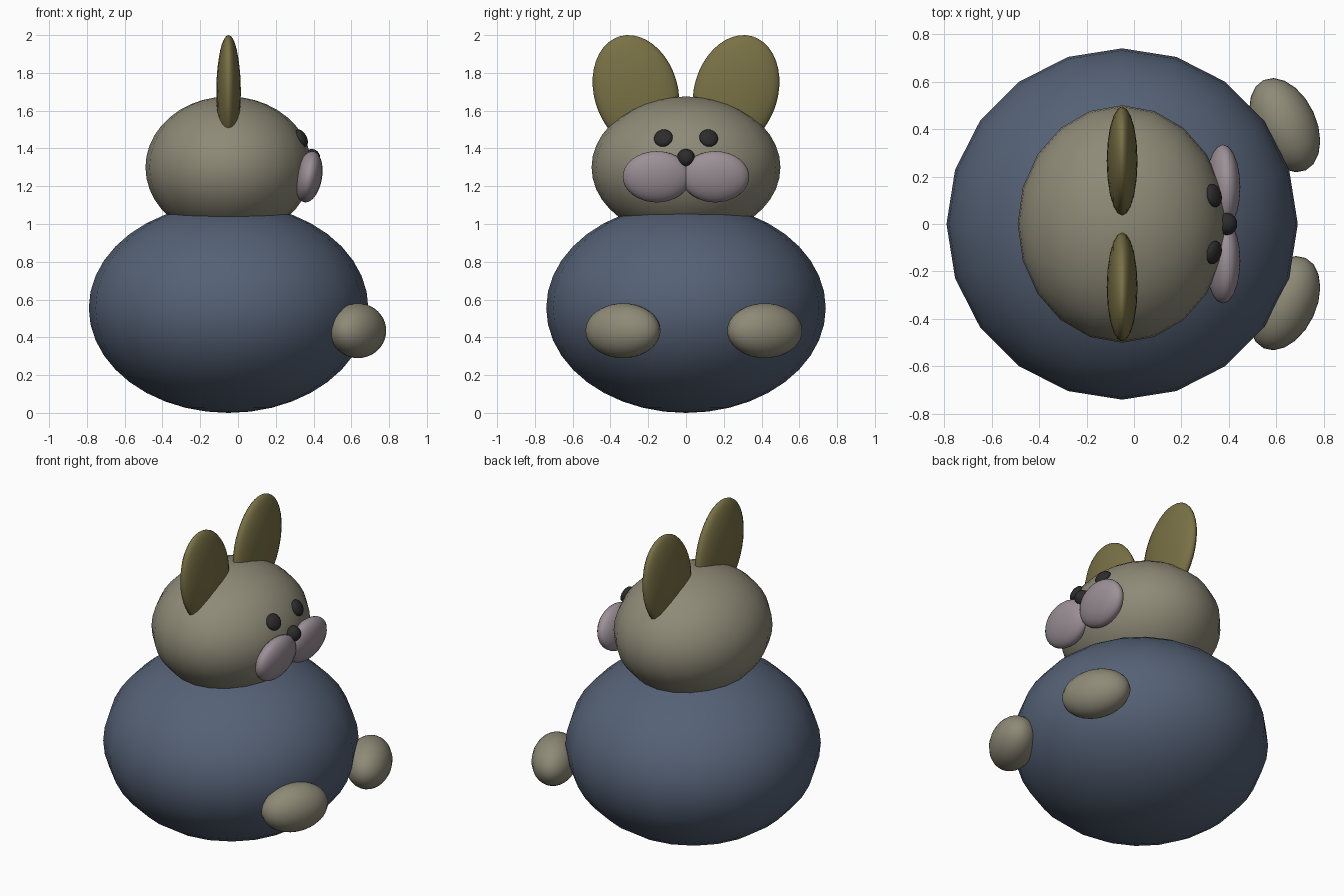
import bpy
from math import radians
from mathutils import Vector

if "Cube" in bpy.data.objects:
    bpy.data.objects.remove(bpy.data.objects["Cube"])


def material(name, rgb):
    m = bpy.data.materials.new(name)
    m.diffuse_color = (*rgb, 1)
    m.use_nodes = True
    m.node_tree.nodes["Principled BSDF"].inputs["Base Color"].default_value = m.diffuse_color
    return m


navy = material("navy_cloth", (0.09, 0.12, 0.18))
fur = material("grey_fur", (0.27, 0.255, 0.185))
olive = material("olive_ear", (0.19, 0.165, 0.06))
pale = material("pale_muzzle", (0.33, 0.28, 0.31))
black = material("black", (0.025, 0.025, 0.025))


def ellipsoid(name, loc, radii, mat, rot=(0, 0, 0)):
    bpy.ops.mesh.primitive_uv_sphere_add(segments=20, ring_count=20, radius=1,
                                         location=loc, rotation=rot)
    ob = bpy.context.object
    ob.name = name
    ob.scale = radii
    ob.data.materials.append(mat)
    bpy.ops.object.shade_smooth()
    return ob


# Body and head
ellipsoid("body", (-0.05, 0, 0.555), (0.74, 0.74, 0.555), navy)
ellipsoid("head", (-0.05, 0, 1.30), (0.44, 0.50, 0.375), fur)

# Nose on the +x face
ellipsoid("nose", (0.39, 0, 1.35), (0.045, 0.047, 0.047), black)

for side, label in ((1, "left"), (-1, "right")):
    # Ears, thin and leaning outward
    ellipsoid("ear_" + label, (-0.05, side * 0.265, 1.70), (0.065, 0.222, 0.306),
              olive, (radians(-16.4 * side), 0, 0))
    # Eyes, flat buttons lying on the head surface
    normal = Vector((1.99, 0.48 * side, 1.10))
    ellipsoid("eye_" + label, (0.336, side * 0.12, 1.455), (0.05, 0.05, 0.026),
              black, normal.to_track_quat('Z', 'Y').to_euler())
    # Muzzle pads, leaning slightly forward
    ellipsoid("muzzle_" + label, (0.375, side * 0.155, 1.25), (0.07, 0.18, 0.137),
              pale, (0, radians(10), 0))
    # Paws, set slightly off centre
    ellipsoid("paw_" + label, (0.635, 0.0415 + side * 0.375, 0.435), (0.133, 0.21, 0.145),
              fur, (0, 0, radians(25 * side)))
